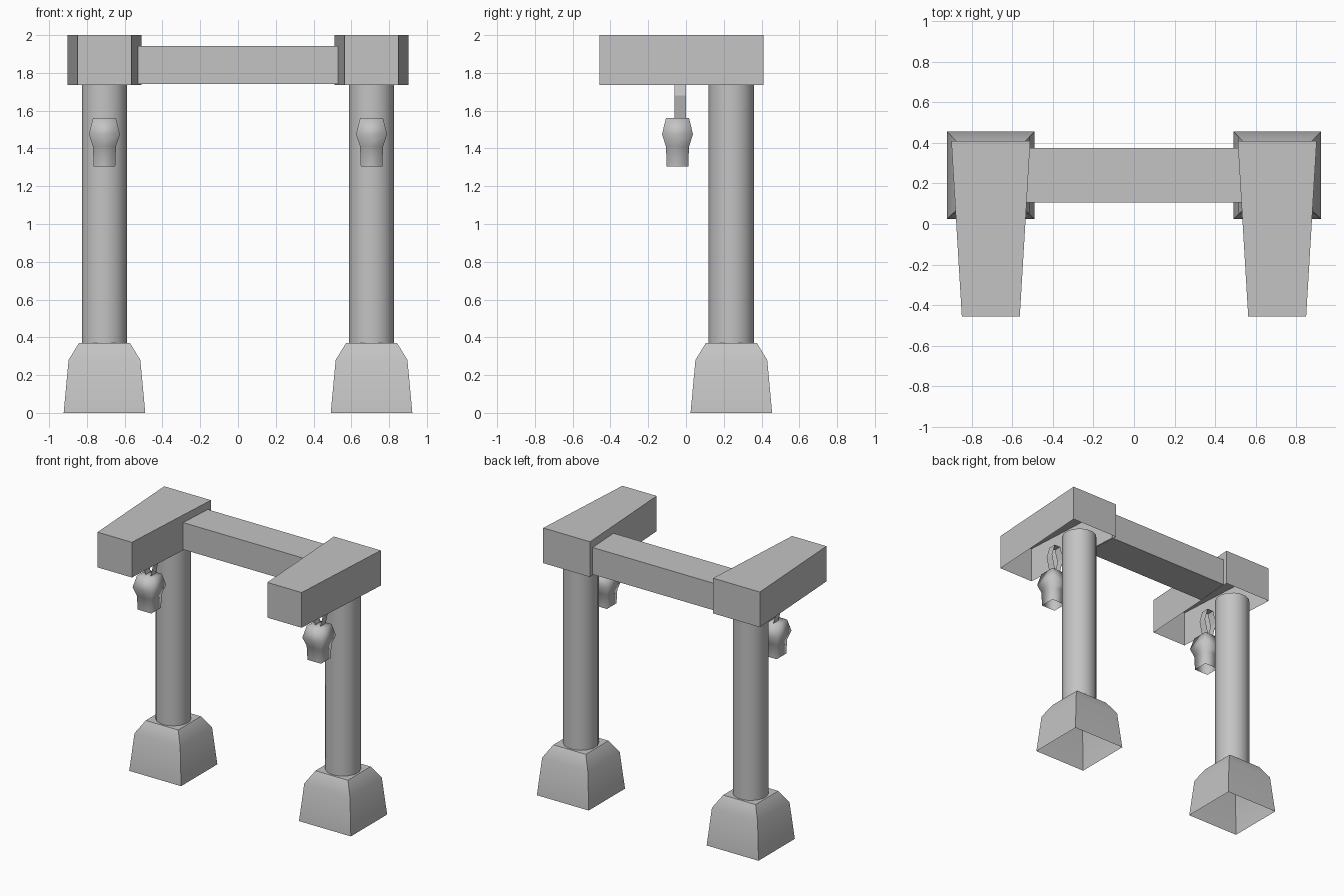
import bpy, bmesh, math

cube = bpy.data.objects.get("Cube")
if cube:
    bpy.data.objects.remove(cube, do_unlink=True)

stone = bpy.data.materials.new("grey_stone")
stone.use_nodes = True
stone.diffuse_color = (0.55, 0.55, 0.55, 1)
stone.node_tree.nodes["Principled BSDF"].inputs["Base Color"].default_value = (0.55, 0.55, 0.55, 1)

COLUMN_X, COLUMN_Y, LANTERN_Y = 0.707, 0.24, -0.045
CAP_Z = 1.735


def finish(name, bm, smooth_angle=None):
    """Turn a bmesh into a named, coloured object."""
    mesh = bpy.data.meshes.new(name)
    bm.to_mesh(mesh)
    bm.free()
    mesh.materials.append(stone)
    obj = bpy.data.objects.new(name, mesh)
    bpy.context.collection.objects.link(obj)
    if smooth_angle:
        bpy.ops.object.select_all(action='DESELECT')
        obj.select_set(True)
        bpy.context.view_layer.objects.active = obj
        bpy.ops.object.shade_smooth_by_angle(angle=math.radians(smooth_angle))
    return obj


def loft(rings, bottom=False, top=True):
    """Join closed rings of points, listed from low to high."""
    bm = bmesh.new()
    loops = [[bm.verts.new(p) for p in ring] for ring in rings]
    for low, high in zip(loops, loops[1:]):
        for i in range(len(low)):
            j = (i + 1) % len(low)
            bm.faces.new((low[i], low[j], high[j], high[i]))
    if bottom:
        bm.faces.new(loops[0][::-1])
    if top:
        bm.faces.new(loops[-1])
    return bm


def ring(x, y, z, radius, sides):
    step = 2 * math.pi / sides
    return [(x + radius * math.cos((i + 0.5) * step),
             y + radius * math.sin((i + 0.5) * step), z) for i in range(sides)]


def square_stack(x, y, profile):
    """Square rings from (half width, height) pairs."""
    return [ring(x, y, z, half * math.sqrt(2), 4) for half, z in profile]


for side, s in (("right", -1), ("left", 1)):
    x = s * COLUMN_X

    # Tapered footing, hollow underneath
    finish(side + "_footing", loft(square_stack(
        x, COLUMN_Y, [(0.216, 0), (0.19, 0.28), (0.135, 0.37)])), 40)

    # Round column
    finish(side + "_column", loft([ring(x, COLUMN_Y, z, 0.122, 16)
                                   for z in (0.37, CAP_Z)]), 40)

    # Wedge-shaped cap beam, wider at the back and hollow underneath
    plan = [(x - 0.143, -0.457), (x + 0.143, -0.457), (x + 0.195, 0.41), (x - 0.195, 0.41)]
    finish(side + "_cap_beam", loft([[(px, py, z) for px, py in plan]
                                     for z in (CAP_Z, 2.0)]))

    # Square lantern with a flared waist, hollow underneath
    finish(side + "_lantern", loft(square_stack(
        x, LANTERN_Y, [(0.057, 1.305), (0.061, 1.41), (0.082, 1.475), (0.061, 1.56)])), 100)

    # Bent ribbon hanger
    bm = bmesh.new()
    path = [(-0.02, 1.555), (-0.05, 1.68), (-0.025, 1.77),
            (0.025, 1.77), (0.05, 1.68), (0.02, 1.555)]
    pairs = [[bm.verts.new((x + dx, y, z)) for y in (-0.06, 0.0)] for dx, z in path]
    for a, b in zip(pairs, pairs[1:]):
        bm.faces.new((a[0], a[1], b[1], b[0]))
    finish(side + "_hanger", bm)

# Cross beam, its ends following the slanted cap sides
plan = [(-0.533, 0.105), (0.533, 0.105), (0.517, 0.375), (-0.517, 0.375)]
finish("cross_beam", loft([[(px, py, z) for px, py in plan] for z in (1.74, 1.943)],
                          bottom=True))
